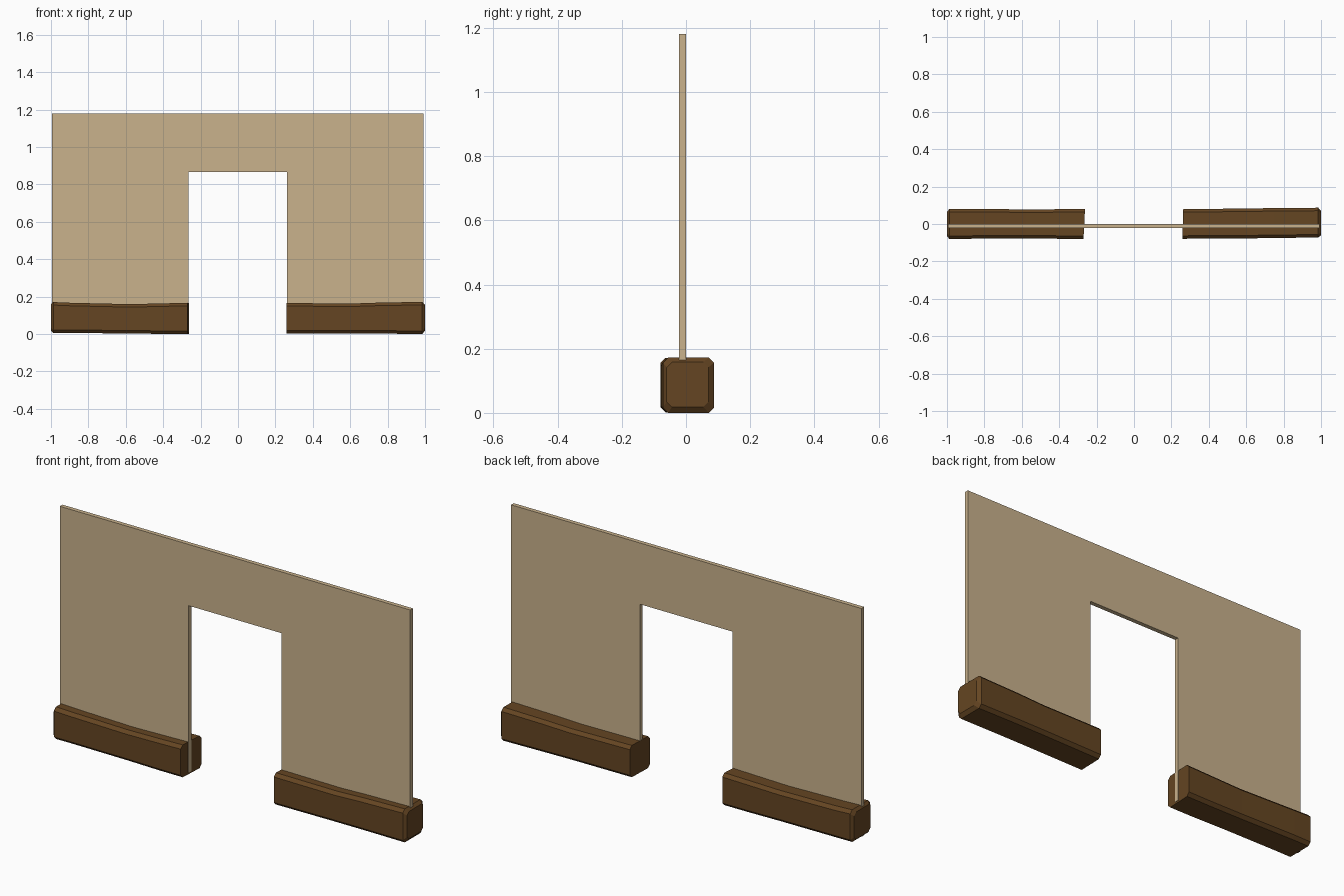
import bpy, bmesh

if "Cube" in bpy.data.objects:
    bpy.data.objects.remove(bpy.data.objects["Cube"])


def material(name, rgb):
    m = bpy.data.materials.new(name)
    m.diffuse_color = (*rgb, 1)
    m.use_nodes = True
    m.node_tree.nodes["Principled BSDF"].inputs["Base Color"].default_value = m.diffuse_color
    return m


plaster = material("tan plaster", (0.585, 0.445, 0.265))
wood = material("dark brown wood", (0.13, 0.06, 0.016))


def finish(bm, name, mat):
    bmesh.ops.recalc_face_normals(bm, faces=bm.faces)
    me = bpy.data.meshes.new(name)
    bm.to_mesh(me)
    bm.free()
    me.materials.append(mat)
    ob = bpy.data.objects.new(name, me)
    bpy.context.collection.objects.link(ob)
    return ob


# Thin wall panel with a doorway cut up from the bottom
bm = bmesh.new()
outline = [(-0.995, 0.01), (-0.264, 0.01), (-0.264, 0.866), (0.261, 0.866),
           (0.261, 0.01), (0.992, 0.01), (0.992, 1.18), (-0.995, 1.18)]
face = bm.faces.new([bm.verts.new((x, -0.022, z)) for x, z in outline])
ext = bmesh.ops.extrude_face_region(bm, geom=[face])
bmesh.ops.translate(bm, vec=(0, 0.022, 0),
                    verts=[g for g in ext["geom"] if isinstance(g, bmesh.types.BMVert)])
finish(bm, "wall_panel", plaster)


def beam(name, stations, chamfer=0.016):
    """Loft a chamfered box section; station = x, front y, back y, bottom z, top z, skew."""
    bm = bmesh.new()
    rings = []
    for x, y0, y1, z0, z1, skew in stations:
        c = chamfer
        pts = [(y0 + c, z0), (y1 - c, z0), (y1, z0 + c), (y1, z1 - c),
               (y1 - c, z1), (y0 + c, z1), (y0, z1 - c), (y0, z0 + c)]
        rings.append([bm.verts.new((x + skew * y, y, z)) for y, z in pts])
    for a, b in zip(rings, rings[1:]):
        for i in range(8):
            j = (i + 1) % 8
            bm.faces.new((a[i], a[j], b[j], b[i]))
    bm.faces.new(rings[0])
    bm.faces.new(rings[-1])
    finish(bm, name, wood)


# Slightly uneven timber beams, chamfered at the outer ends, cut flat at the doorway
beam("left_base_beam", [
    (-1.0, -0.066, 0.066, 0.018, 0.158, 0),
    (-0.987, -0.08, 0.08, 0.006, 0.171, 0),
    (-0.89, -0.079, 0.081, 0.006, 0.167, 0),
    (-0.58, -0.077, 0.078, 0.003, 0.160, 0),
    (-0.40, -0.079, 0.079, 0.001, 0.164, 0),
    (-0.266, -0.079, 0.080, 0.001, 0.167, 0.05)])
beam("right_base_beam", [
    (0.261, -0.079, 0.079, 0.003, 0.166, 0.03),
    (0.60, -0.077, 0.083, 0.004, 0.163, 0),
    (0.75, -0.075, 0.085, 0.003, 0.168, 0),
    (0.985, -0.072, 0.087, 0.0, 0.172, 0),
    (1.0, -0.060, 0.070, 0.018, 0.158, 0)])
